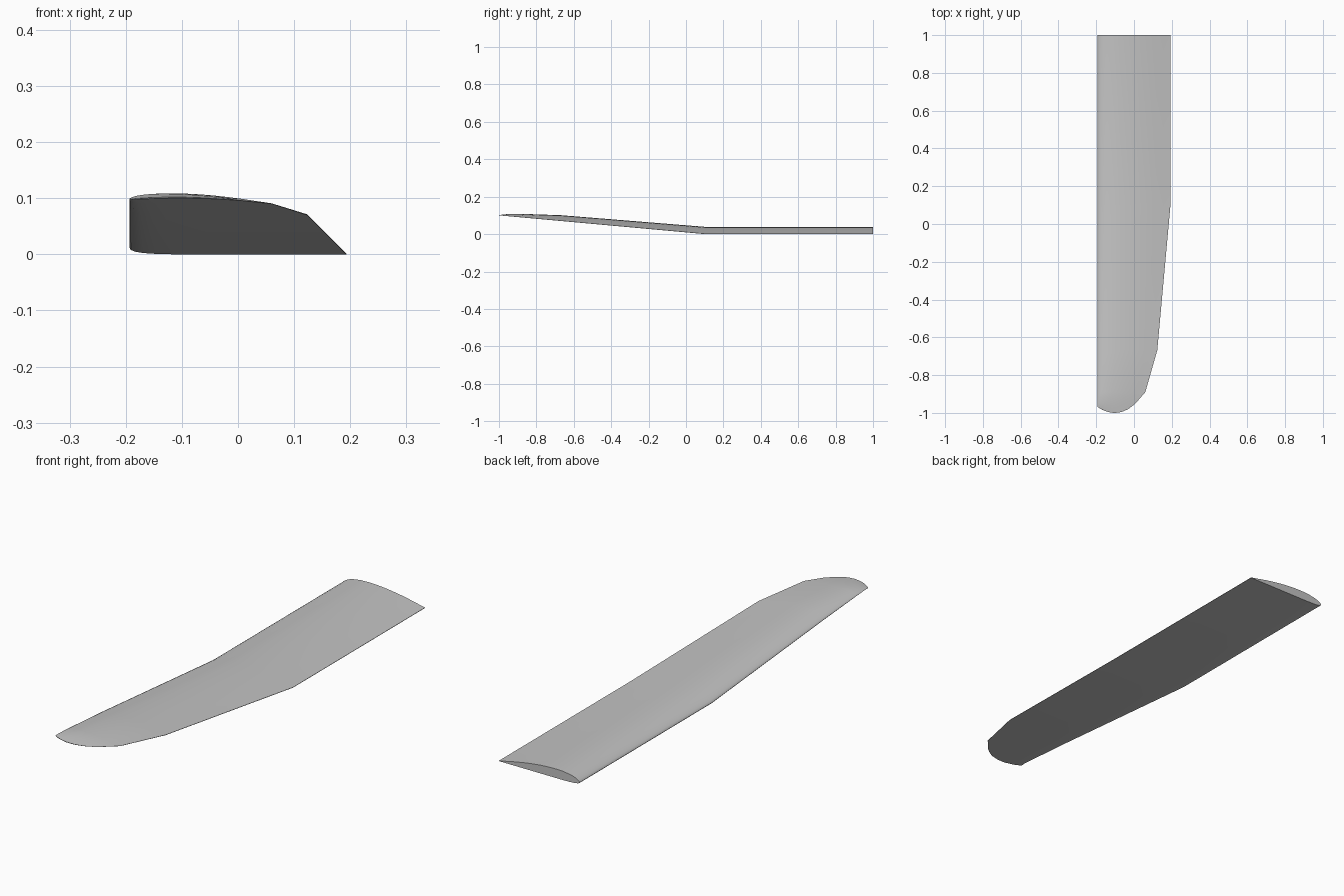
import bpy
import bmesh
import math

old = bpy.data.objects.get("Cube")
if old:
    bpy.data.objects.remove(old, do_unlink=True)

# Flat-bottomed aerofoil: (chord fraction, height as fraction of thickness)
UPPER = [(1, .04), (.9, .24), (.8, .45), (.7, .63), (.6, .78), (.5, .9), (.4, .97),
         (.3, 1), (.2, .97), (.1, .81), (.05, .65), (.02, .49), (.005, .38)]
LOWER = [(0, .28), (.005, .2), (.025, .12), (.06, .06), (.12, .02), (.2, 0),
         (.4, 0), (.6, 0), (.8, 0), (1, 0)]
SECTION = UPPER + LOWER

LEADING_X = -0.193
BREAK_Y = 0.1        # where the outer panel starts to rise
RISE = 0.091

# Stations from root to tip: (y, trailing edge x, thickness, tip bulge)
STATIONS = [(1, .193, .039, 0), (BREAK_Y, .193, .039, 0), (-.67, .123, .031, 0),
            (-.89, .06, .0185, 0), (-.95, .008, .0125, 0), (-.967, -.013, .002, .033)]


def add_station(bm, y, trailing_x, thickness, bulge):
    ring = []
    for c, h in SECTION:
        vy = y - bulge * math.sin(math.pi * c) ** 0.8 if 0 < c < 1 else y
        vz = RISE * max(0, BREAK_Y - vy) + thickness * h
        ring.append(bm.verts.new((LEADING_X + c * (trailing_x - LEADING_X), vy, vz)))
    return ring


# Loft the skin through the stations and close both ends
bm = bmesh.new()
rings = [add_station(bm, *s) for s in STATIONS]
n = len(SECTION)
for a, b in zip(rings, rings[1:]):
    for i in range(n):
        j = (i + 1) % n
        bm.faces.new((a[i], a[j], b[j], b[i]))
bm.faces.new(rings[0])
bm.faces.new(rings[-1])
bmesh.ops.recalc_face_normals(bm, faces=bm.faces)
mesh = bpy.data.meshes.new("wing_panel")
bm.to_mesh(mesh)
bm.free()

# Plain grey skin
grey = bpy.data.materials.new("light_grey")
grey.use_nodes = True
colour = (0.55, 0.55, 0.55, 1)
grey.diffuse_color = colour
grey.node_tree.nodes["Principled BSDF"].inputs["Base Color"].default_value = colour
mesh.materials.append(grey)

wing = bpy.data.objects.new("wing_panel", mesh)
bpy.context.collection.objects.link(wing)
bpy.ops.object.select_all(action='DESELECT')
wing.select_set(True)
bpy.context.view_layer.objects.active = wing
bpy.ops.object.shade_smooth_by_angle(angle=math.radians(35))
